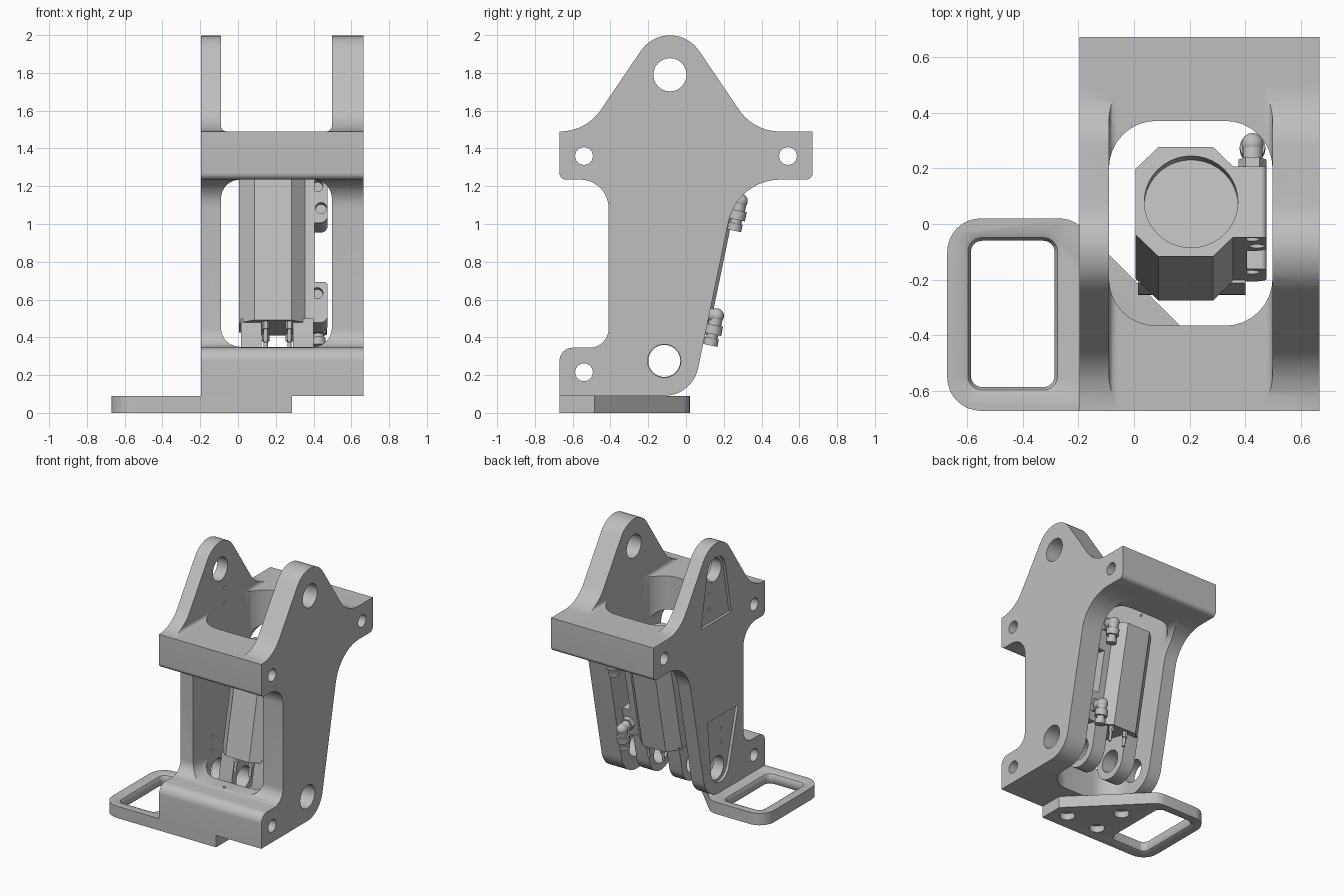
import bpy, bmesh, math
from mathutils import Vector, Matrix

cube = bpy.data.objects.get("Cube")
if cube:
    bpy.data.objects.remove(cube, do_unlink=True)

metal = bpy.data.materials.new("grey_metal")
metal.use_nodes = True
GREY = (0.52, 0.52, 0.52, 1)
metal.diffuse_color = GREY
metal.node_tree.nodes["Principled BSDF"].inputs["Base Color"].default_value = GREY


# --- helpers ---------------------------------------------------------------
def place(axis, u, v, w):
    return {"x": (w, u, v), "y": (u, w, v), "z": (u, v, w)}[axis]


def rounded(corners, n=8):
    """Polygon from (u, v, radius) corners, each filleted by its radius."""
    pts = []
    for i, (u, v, r) in enumerate(corners):
        p = Vector((u, v))
        if r == 0:
            pts.append(p)
            continue
        d1 = (Vector(corners[i - 1][:2]) - p).normalized()
        d2 = (Vector(corners[(i + 1) % len(corners)][:2]) - p).normalized()
        half = d1.angle(d2) / 2
        c = p + (d1 + d2).normalized() * (r / math.sin(half))
        a = p + d1 * (r / math.tan(half)) - c
        b = p + d2 * (r / math.tan(half)) - c
        a0 = math.atan2(a.y, a.x)
        sweep = (math.atan2(b.y, b.x) - a0 + math.pi) % (2 * math.pi) - math.pi
        for k in range(n + 1):
            t = a0 + sweep * k / n
            pts.append(c + Vector((math.cos(t), math.sin(t))) * r)
    return pts


def rect(u0, u1, v0, v1, r, r_top=None):
    rt = r if r_top is None else r_top
    return rounded([(u0, v0, r), (u1, v0, r), (u1, v1, rt), (u0, v1, rt)])


def loft(bm, axis, layers):
    """Skin a stack of equal-length outlines given as (points, height)."""
    rings = [[bm.verts.new(place(axis, p[0], p[1], w)) for p in pts] for pts, w in layers]
    faces = [bm.faces.new(rings[0]), bm.faces.new(rings[-1])]
    for a, b in zip(rings, rings[1:]):
        for i in range(len(a)):
            faces.append(bm.faces.new((a[i - 1], a[i], b[i], b[i - 1])))
    bmesh.ops.recalc_face_normals(bm, faces=faces)


def prism(bm, axis, pts, lo, hi):
    loft(bm, axis, [(pts, lo), (pts, hi)])


def tube(bm, axis, u, v, r, lo, hi, n=24):
    ang = [2 * math.pi * i / n for i in range(n)]
    prism(bm, axis, [(u + r * math.cos(a), v + r * math.sin(a)) for a in ang], lo, hi)


def make(name, bm):
    mesh = bpy.data.meshes.new(name)
    bm.to_mesh(mesh)
    bm.free()
    mesh.materials.append(metal)
    ob = bpy.data.objects.new(name, mesh)
    bpy.context.collection.objects.link(ob)
    return ob


def cut(ob, fill):
    """Subtract the solid drawn by fill(bm) from ob."""
    bm = bmesh.new()
    fill(bm)
    tool = make("cutter", bm)
    tool.hide_render = True
    mod = ob.modifiers.new("cut", "BOOLEAN")
    mod.operation, mod.solver, mod.object = "DIFFERENCE", "EXACT", tool
    bpy.context.view_layer.objects.active = ob
    bpy.ops.object.modifier_apply(modifier=mod.name)
    bpy.data.objects.remove(tool, do_unlink=True)


def smooth(ob):
    bpy.ops.object.select_all(action="DESELECT")
    ob.select_set(True)
    bpy.context.view_layer.objects.active = ob
    bpy.ops.object.shade_smooth_by_angle(angle=math.radians(32))


# --- main frame: side profile, then the openings ---------------------------
X0, X1, IN0, IN1 = -0.195, 0.665, -0.09, 0.497
side = rounded([
    (-0.67, 0.09, 0), (0.034, 0.09, 0.185), (0.271, 1.235, 0.28),
    (0.67, 1.235, 0.035), (0.67, 1.49, 0), (0.358, 1.49, 0.26),
    (-0.085, 2.145, 0.186), (-0.528, 1.49, 0.26), (-0.67, 1.49, 0),
    (-0.67, 1.235, 0.035), (-0.41, 1.235, 0.15), (-0.41, 0.345, 0.1),
    (-0.67, 0.345, 0.07)], 10)
bm = bmesh.new()
prism(bm, "x", side, X0, X1)
frame = make("main_frame", bm)
cut(frame, lambda b: prism(b, "z", rect(IN0, IN1, -0.365, 0.37, 0.17), -0.1, 2.2))
cut(frame, lambda b: prism(b, "y", rect(IN0, IN1, 0.35, 1.235, 0.1), -1, 0.02))
cut(frame, lambda b: prism(b, "y", rect(IN0, IN1, -0.1, 1.235, 0, 0.1), -0.02, 1))
cut(frame, lambda b: prism(b, "y", rect(IN0, IN1, 1.49, 2.3, 0.03, 0), -1, 1))


# shallow tapered pockets on the outer right plate
def pockets(b):
    prism(b, "x", rounded([(-0.265, 1.41, 0), (0.095, 1.41, 0), (-0.085, 2.4, 0.11)]), -0.3, X0 + 0.02)
    prism(b, "x", rounded([(-0.35, 0.67, 0), (0.02, 0.67, 0), (-0.085, -0.33, 0.11)]), -0.3, X0 + 0.02)


# pin holes, bolt holes and the tiny sensor holes
def frame_holes(b):
    for y, z, r in ((-0.085, 1.79, 0.088), (-0.115, 0.275, 0.088),
                    (-0.54, 1.36, 0.047), (0.54, 1.36, 0.047), (-0.54, 0.215, 0.047)):
        tube(b, "x", y, z, r, -1, 1)
    for y, z in ((-0.03, 1.63), (-0.03, 1.51), (-0.175, 0.55), (-0.175, 0.45)):
        tube(b, "x", y, z, 0.011, -1, 0, 12)
    tube(b, "z", 0.2, -0.45, 0.011, 0.3, 0.5, 12)


cut(frame, pockets)
cut(frame, frame_holes)
smooth(frame)

# --- base plate with carrying handle ---------------------------------------
bm = bmesh.new()
prism(bm, "z", rounded([
    (-0.67, -0.67, 0.12), (0.285, -0.67, 0), (0.285, -0.485, 0),
    (-0.22, 0.02, 0.12), (-0.67, 0.02, 0.12)]), 0, 0.09)
plate = make("base_plate_handle", bm)


def handle_opening(b):
    flare = ((-0.01, 0.036), (0, 0.028), (0.008, 0.011), (0.028, 0),
             (0.062, 0), (0.082, 0.011), (0.09, 0.028), (0.1, 0.036))
    loft(b, "z", [(rect(-0.585 - o, -0.285 + o, -0.585 - o, -0.06 + o, 0.04 + o), z)
                  for z, o in flare])


def counterbores(b):
    for x, y in ((0.165, -0.54), (-0.11, -0.54), (-0.11, -0.27)):
        tube(b, "z", x, y, 0.055, -0.1, 0.05)


cut(plate, handle_opening)
cut(plate, counterbores)
smooth(plate)

# --- tilted actuator, drawn upright about its lower pin ---------------------
tilt = Matrix.Translation((0, -0.115, 0.275)) @ Matrix.Rotation(math.radians(-11.7), 4, "X")
CX, BOT, TOP = 0.205, 0.18, 0.96
actuator = []

# octagonal barrel with a recessed cap
bm = bmesh.new()
half = [(0.005, 0.12), (0.087, 0.2), (0.284, 0.2), (0.355, 0.13), (0.405, 0.13)]
prism(bm, "z", half + [(x, -y) for x, y in reversed(half)], BOT, TOP)
barrel = make("actuator_barrel", bm)
cut(barrel, lambda b: tube(b, "z", CX, 0, 0.168, TOP - 0.07, TOP + 0.1, 40))
actuator.append(barrel)

# port blocks with bolt recesses on the front
for label, lo, hi, holes in (("upper", 0.72, TOP, ((0.42, 0.92), (0.44, 0.8))),
                             ("lower", BOT, 0.4, ((0.42, 0.34),))):
    bm = bmesh.new()
    prism(bm, "y", rounded([(0.38, lo, 0), (0.475, lo, 0.04), (0.475, hi, 0.02), (0.38, hi, 0)]), -0.13, 0.13)
    block = make(label + "_port_block", bm)

    def recesses(b):
        for x, t in holes:
            tube(b, "y", x, t, 0.03, -0.3, -0.08, 16)
    cut(block, recesses)
    actuator.append(block)

# clevis lugs around the lower pin
for label, lo, hi in (("right", 0.015, 0.125), ("left", 0.29, 0.4)):
    bm = bmesh.new()
    prism(bm, "x", rounded([(-0.14, -0.14, 0.139), (0.14, -0.14, 0.139),
                            (0.14, BOT + 0.02, 0), (-0.14, BOT + 0.02, 0)]), lo, hi)
    lug = make(label + "_clevis_lug", bm)
    cut(lug, lambda b: tube(b, "x", 0, 0, 0.085, -1, 1))
    actuator.append(lug)

# tie rods with nuts under the barrel
bm = bmesh.new()
for x in (0.147, 0.272):
    for y in (-0.15, 0.16):
        tube(bm, "z", x, y, 0.011, 0.07, BOT + 0.02, 12)
        tube(bm, "z", x, y, 0.02, BOT - 0.04, BOT + 0.01, 6)
actuator.append(make("tie_rods", bm))

# elbow hose fittings at the back
for label, t in (("upper", 0.91), ("lower", 0.29)):
    bm = bmesh.new()
    x, y = 0.425, 0.222
    tube(bm, "y", x, t, 0.05, 0.12, 0.165, 6)
    tube(bm, "y", x, t, 0.036, 0.16, y, 16)
    bmesh.ops.create_uvsphere(bm, u_segments=16, v_segments=10, radius=0.04,
                              matrix=Matrix.Translation((x, y, t)))
    for r, a, b in ((0.036, 0, 0.06), (0.046, 0.05, 0.1), (0.03, 0.1, 0.125), (0.038, 0.12, 0.16)):
        tube(bm, "z", x, y, r, t - b, t - a, 16)
    actuator.append(make(label + "_elbow_fitting", bm))

for ob in actuator:
    ob.matrix_world = tilt
    smooth(ob)
